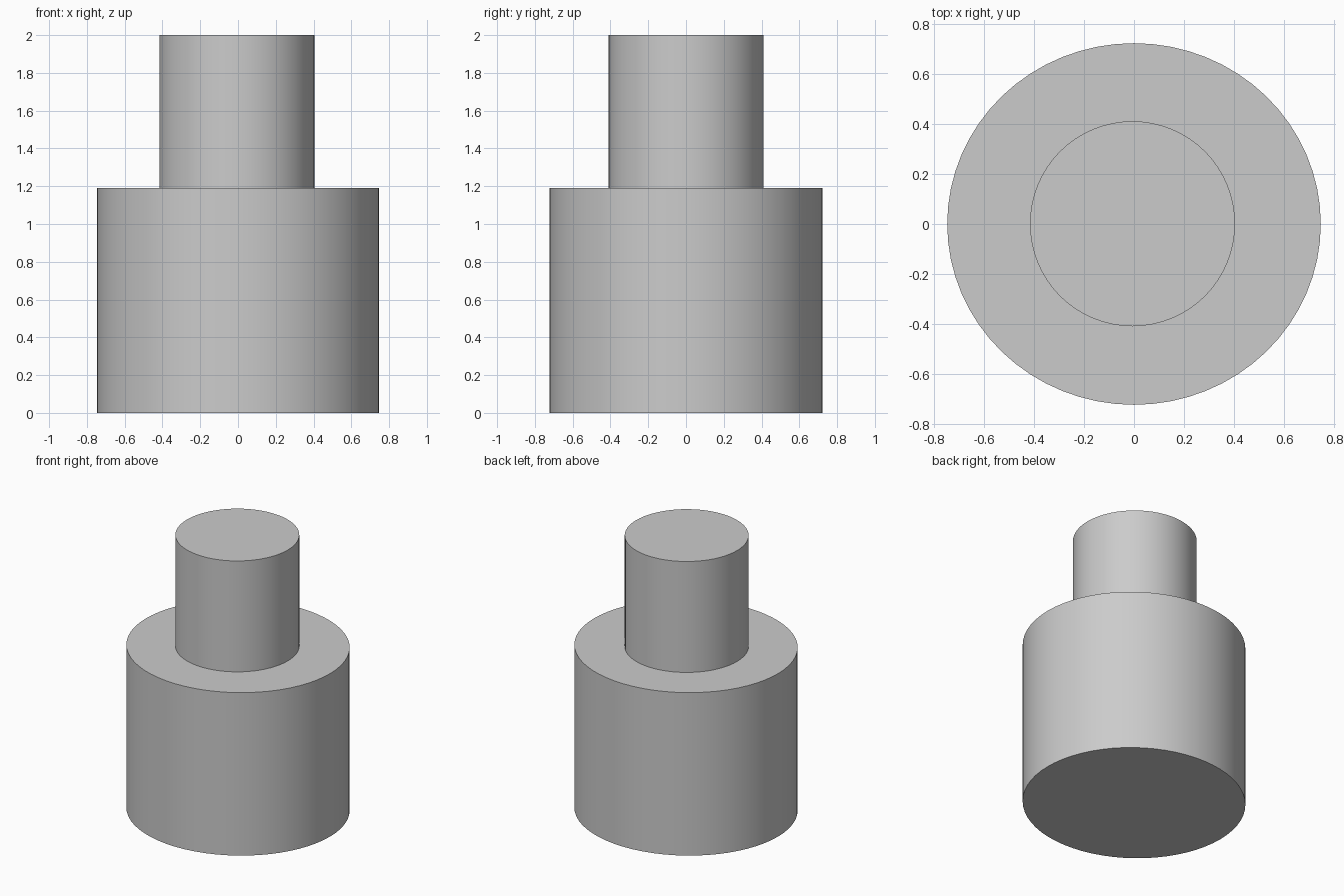
import bpy

if "Cube" in bpy.data.objects:
    bpy.data.objects.remove(bpy.data.objects["Cube"])


def add_cylinder(name, rx, ry, z0, z1, cx=0.0, cy=0.0):
    """Upright elliptical cylinder spanning z0 to z1."""
    bpy.ops.mesh.primitive_cylinder_add(
        vertices=64, radius=1, depth=z1 - z0, location=(cx, cy, (z0 + z1) / 2))
    obj = bpy.context.object
    obj.name = name
    obj.scale = (rx, ry, 1)
    bpy.ops.object.transform_apply(location=False, rotation=False, scale=True)
    bpy.ops.object.shade_smooth_by_angle()
    return obj


# Wide, slightly oval body
add_cylinder("body", 0.747, 0.723, 0.0, 1.19)

# Narrow round neck standing on the body
add_cylinder("neck", 0.41, 0.41, 1.19, 2.0, cx=-0.006, cy=0.001)
